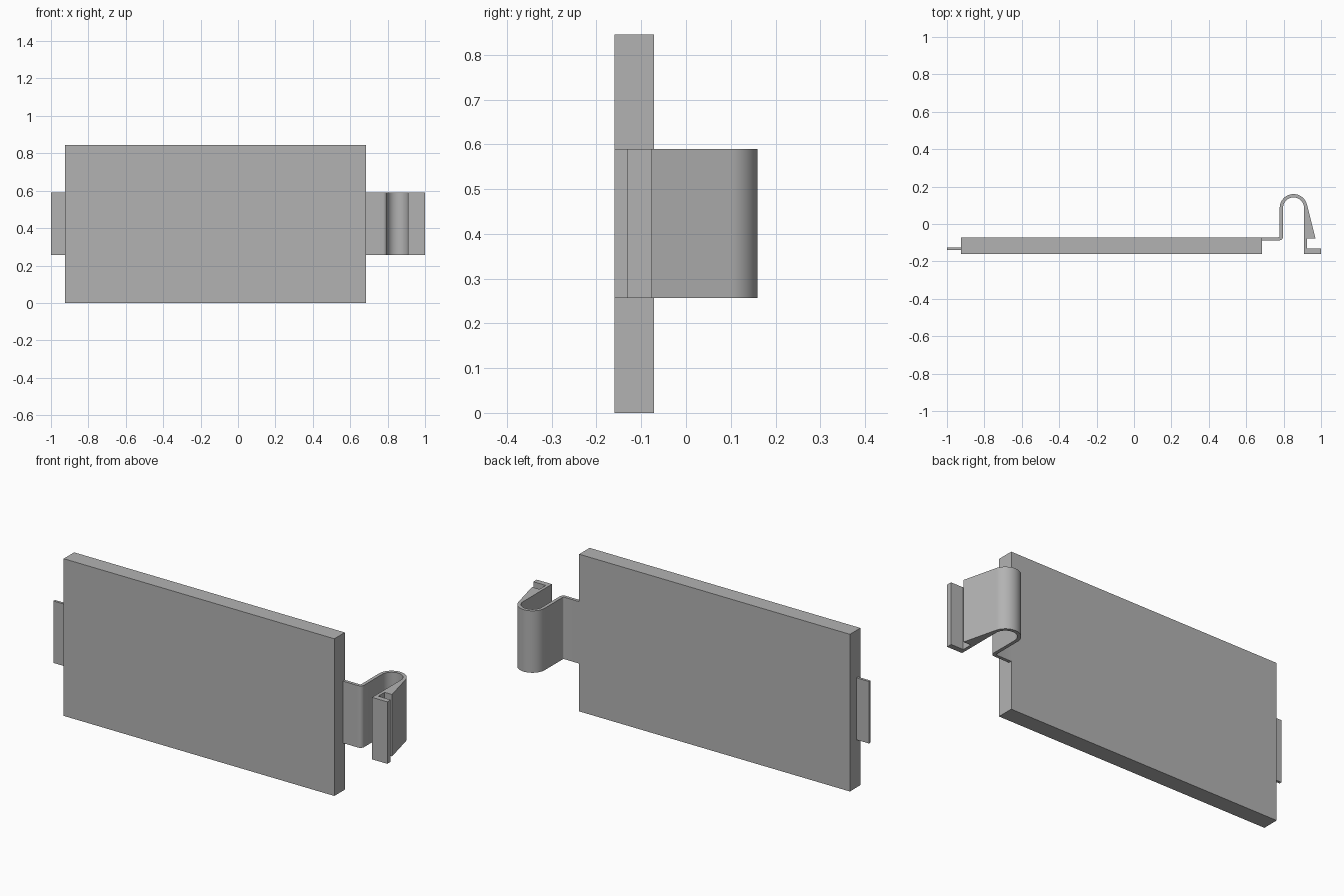
import bpy
import bmesh
from math import cos, sin, radians

default = bpy.data.objects.get("Cube")
if default:
    bpy.data.objects.remove(default, do_unlink=True)

grey = bpy.data.materials.new("plain grey")
grey.use_nodes = True
GREY = (0.45, 0.45, 0.45, 1)
grey.diffuse_color = GREY
grey.node_tree.nodes["Principled BSDF"].inputs["Base Color"].default_value = GREY


def arc(cx, cy, r, start, end, steps):
    """Points along an arc, angles in degrees."""
    angles = [radians(start + (end - start) * i / steps) for i in range(steps + 1)]
    return [(cx + r * cos(a), cy + r * sin(a)) for a in angles]


def extrude_plan(name, outline, z0, z1):
    """Raise a plan outline from z0 to z1 as a closed solid."""
    bm = bmesh.new()
    face = bm.faces.new([bm.verts.new((x, y, z0)) for x, y in outline])
    raised = bmesh.ops.extrude_face_region(bm, geom=[face])["geom"]
    verts = [g for g in raised if isinstance(g, bmesh.types.BMVert)]
    bmesh.ops.translate(bm, verts=verts, vec=(0, 0, z1 - z0))
    bmesh.ops.recalc_face_normals(bm, faces=bm.faces[:])
    mesh = bpy.data.meshes.new(name)
    bm.to_mesh(mesh)
    bm.free()
    mesh.materials.append(grey)
    obj = bpy.data.objects.new(name, mesh)
    bpy.context.collection.objects.link(obj)
    return obj


def rectangle(x0, x1, y0, y1):
    return [(x0, y0), (x1, y0), (x1, y1), (x0, y1)]


LOW, HIGH = 0.257, 0.59   # height range of the tab and clip

# Main panel and the thin tab at its side
extrude_plan("panel", rectangle(-0.925, 0.685, -0.16, -0.071), 0, 0.845)
extrude_plan("side_tab", rectangle(-1, -0.925, -0.14, -0.126), LOW, HIGH)

# Spring clip: arm, rounded loop, barb and hooked finger lip
outline = [(0.685, -0.088)]
outline += arc(0.775, -0.066, 0.022, -90, 0, 8)        # outer bend
outline += arc(0.853, 0.086, 0.056, 180, 0, 24)        # inside of the loop
outline += [(0.909, -0.16), (1, -0.16), (1, -0.131),   # lip
            (0.926, -0.131), (0.926, -0.077), (0.97, -0.077)]  # notch and barb
outline += arc(0.853, 0.086, 0.074, 13, 180, 28)       # outside of the loop
outline += arc(0.772, -0.064, 0.007, 0, -90, 4)        # inner bend
outline += [(0.685, -0.071)]
clip = extrude_plan("spring_clip", outline, LOW, HIGH)

# Smooth the bends while keeping the corners crisp
bpy.ops.object.select_all(action="DESELECT")
clip.select_set(True)
bpy.context.view_layer.objects.active = clip
bpy.ops.object.shade_smooth_by_angle(angle=radians(30))
